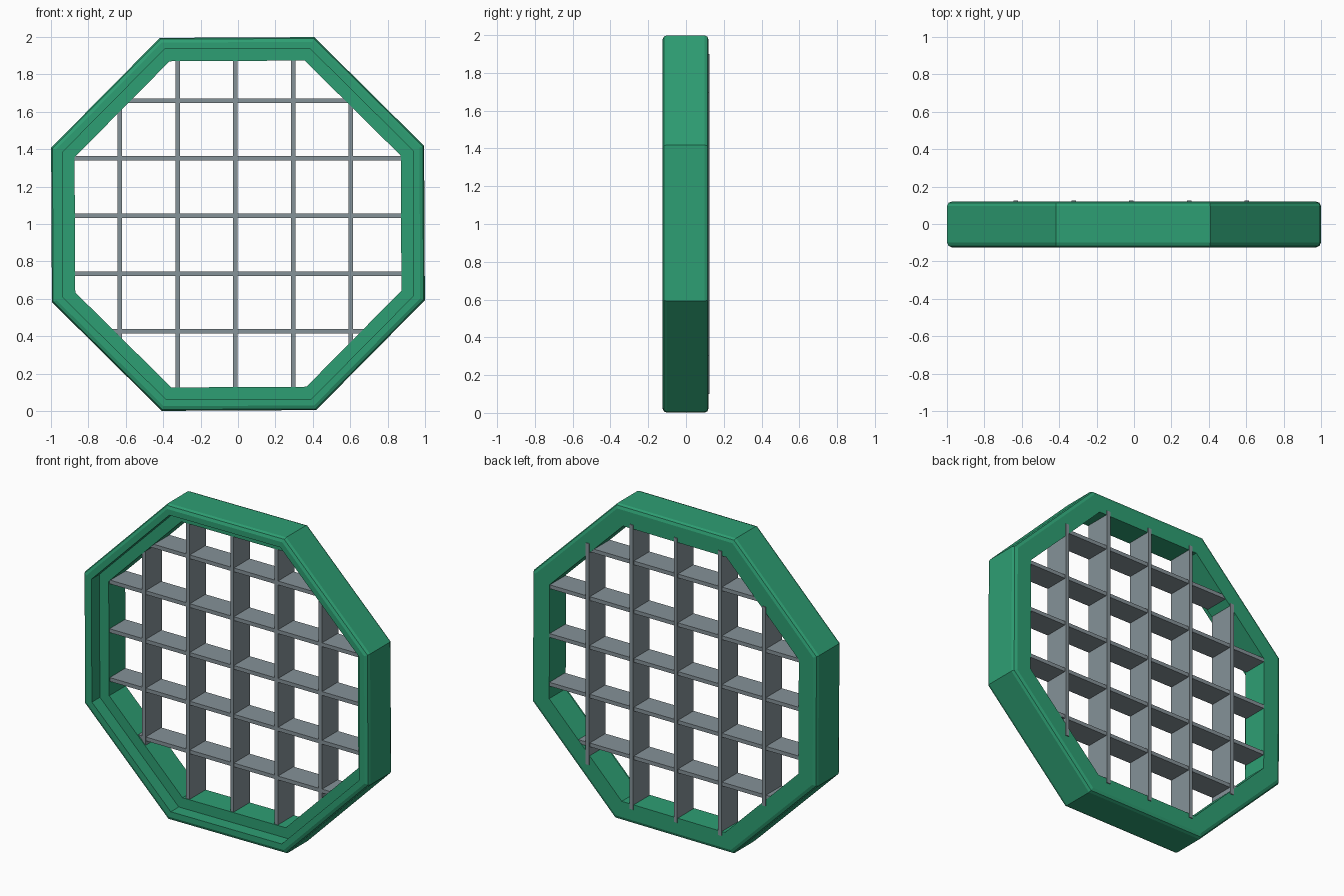
import bpy, bmesh, math

if "Cube" in bpy.data.objects:
    bpy.data.objects.remove(bpy.data.objects["Cube"])


def material(name, rgb):
    m = bpy.data.materials.new(name)
    m.diffuse_color = (*rgb, 1)
    m.use_nodes = True
    m.node_tree.nodes["Principled BSDF"].inputs["Base Color"].default_value = m.diffuse_color
    return m


green = material("green", (0.027, 0.345, 0.172))
grey = material("steel grey", (0.235, 0.287, 0.314))


def add_object(name, bm, mat):
    bmesh.ops.recalc_face_normals(bm, faces=bm.faces[:])
    me = bpy.data.meshes.new(name)
    bm.to_mesh(me)
    bm.free()
    me.materials.append(mat)
    ob = bpy.data.objects.new(name, me)
    bpy.context.collection.objects.link(ob)
    return ob


# Octagonal frame: closed profile of (apothem, y) swept round eight corners
profile = [(0.997, -0.100), (0.990, -0.117), (0.972, -0.125), (0.937, -0.125),
           (0.937, -0.045), (0.872, -0.045), (0.872, 0.120), (0.972, 0.120),
           (0.990, 0.113), (0.997, 0.097)]
bm = bmesh.new()
rings = []
for i in range(8):
    a = math.radians(22.5 + 45 * i + 0.3)
    k = 1 / math.cos(math.pi / 8)
    rings.append([bm.verts.new((r * k * math.cos(a), y, 1 + r * k * math.sin(a)))
                  for r, y in profile])
n = len(profile)
for i in range(8):
    p, q = rings[i], rings[(i + 1) % 8]
    for j in range(n):
        bm.faces.new((p[j], q[j], q[(j + 1) % n], p[(j + 1) % n]))
add_object("octagon_frame", bm, green)


# Grid bars
def bar(name, x, z, sx, sz, y0, y1):
    bm = bmesh.new()
    bmesh.ops.create_cube(bm, size=1)
    for v in bm.verts:
        v.co = (x + v.co.x * sx, (y0 + y1) / 2 + v.co.y * (y1 - y0), z + v.co.z * sz)
    add_object(name, bm, grey)


step, t = 0.3085, 0.024
vertical_half = [0.63, 0.9, 0.9, 0.9, 0.70]
horizontal_half = [0.69, 0.9, 0.9, 0.9, 0.60]
for i in range(5):
    off = (i - 2) * step
    # vertical bars stand slightly proud of the frame's back
    bar(f"vertical_bar_{i + 1}", -0.014 + off, 1.0, t, 2 * vertical_half[i], -0.04, 0.125)
    bar(f"horizontal_bar_{i + 1}", 0, 1.043 + off, 2 * horizontal_half[i], t, -0.038, 0.118)
